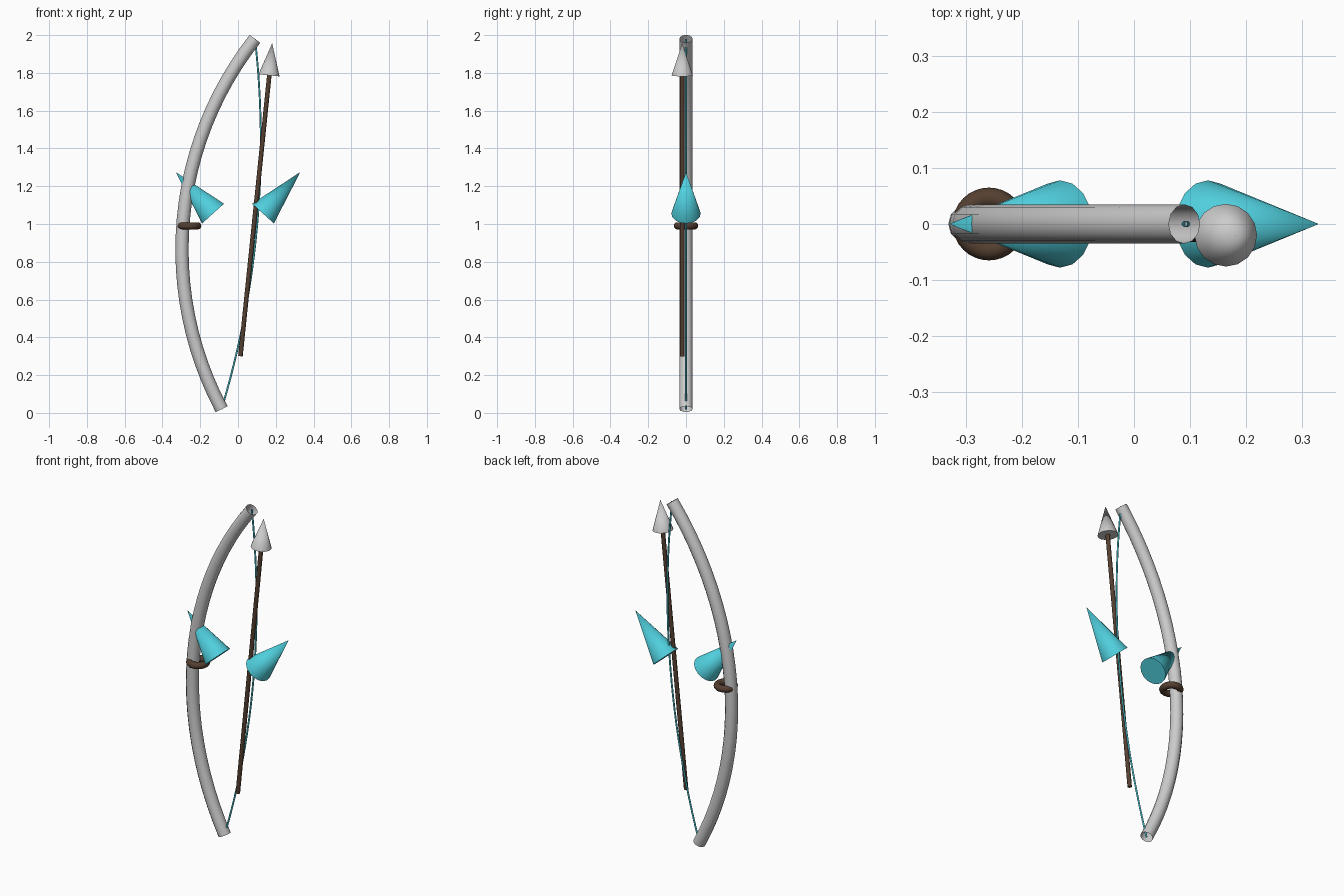
import bpy
from math import sin, cos, asin, atan2, hypot, radians

if "Cube" in bpy.data.objects:
    bpy.data.objects.remove(bpy.data.objects["Cube"])


def material(name, color):
    mat = bpy.data.materials.new(name)
    mat.diffuse_color = (*color, 1)
    mat.use_nodes = True
    mat.node_tree.nodes["Principled BSDF"].inputs["Base Color"].default_value = mat.diffuse_color
    return mat


cyan = material("cyan", (0.08, 0.62, 0.72))
brown = material("brown", (0.09, 0.05, 0.03))


def finish(name, mat=None):
    ob = bpy.context.object
    ob.name = name
    if mat:
        ob.data.materials.append(mat)
    bpy.ops.object.shade_smooth_by_angle(angle=radians(35))
    return ob


# Tapered solid between two points (x, z) at a fixed depth y
def spike(name, base, tip, y, r1, r2=0.0, sides=16, mat=None):
    dx, dz = tip[0] - base[0], tip[1] - base[1]
    bpy.ops.mesh.primitive_cone_add(
        vertices=sides, radius1=r1, radius2=r2, depth=hypot(dx, dz),
        location=((base[0] + tip[0]) / 2, y, (base[1] + tip[1]) / 2),
        rotation=(0, atan2(dx, dz), 0))
    return finish(name, mat)


# Open tube swept along an arc between the bow ends, bulging sideways by sag
BOTTOM, TOP = (-0.087, 0.02), (0.09, 1.98)


def arc_tube(name, sag, radius, steps=24, mat=None):
    dx, dz = TOP[0] - BOTTOM[0], TOP[1] - BOTTOM[1]
    half, tilt = hypot(dx, dz) / 2, atan2(dx, dz)
    mx, mz = (TOP[0] + BOTTOM[0]) / 2, (TOP[1] + BOTTOM[1]) / 2
    s = abs(sag)
    R = (half * half + s * s) / (2 * s)
    span = asin(half / R)
    curve = bpy.data.curves.new(name, 'CURVE')
    curve.dimensions = '3D'
    curve.bevel_depth = radius
    curve.bevel_resolution = 4
    spline = curve.splines.new('POLY')
    spline.points.add(steps)
    for i, p in enumerate(spline.points):
        a = span * (2 * i / steps - 1)
        u = R * sin(a)
        v = (R * cos(a) - (R - s)) * (1 if sag > 0 else -1)
        p.co = (mx + u * sin(tilt) + v * cos(tilt), 0,
                mz + u * cos(tilt) - v * sin(tilt), 1)
    ob = bpy.data.objects.new(name, curve)
    bpy.context.collection.objects.link(ob)
    bpy.ops.object.select_all(action='DESELECT')
    ob.select_set(True)
    bpy.context.view_layer.objects.active = ob
    bpy.ops.object.convert(target='MESH')
    return finish(name, mat)


# Bow limb and string
arc_tube("bow_limb", -0.292, 0.035)
arc_tube("bow_string", 0.1, 0.005, mat=cyan)

# Grip ring
bpy.ops.mesh.primitive_torus_add(
    major_segments=32, minor_segments=12, major_radius=0.046,
    minor_radius=0.019, location=(-0.259, 0, 0.99))
finish("grip_ring", brown)

# Arrow
spike("arrow_shaft", (0.013, 0.30), (0.166, 1.79), -0.02, 0.012, 0.012, 12, brown)
spike("arrow_head", (0.164, 1.787), (0.181, 1.957), -0.02, 0.056)

# Pair of wing cones
for side, label in ((-1, "left"), (1, "right")):
    spike(f"wing_{label}", (side * 0.132, 1.055), (side * 0.33, 1.275), 0, 0.078, mat=cyan)
